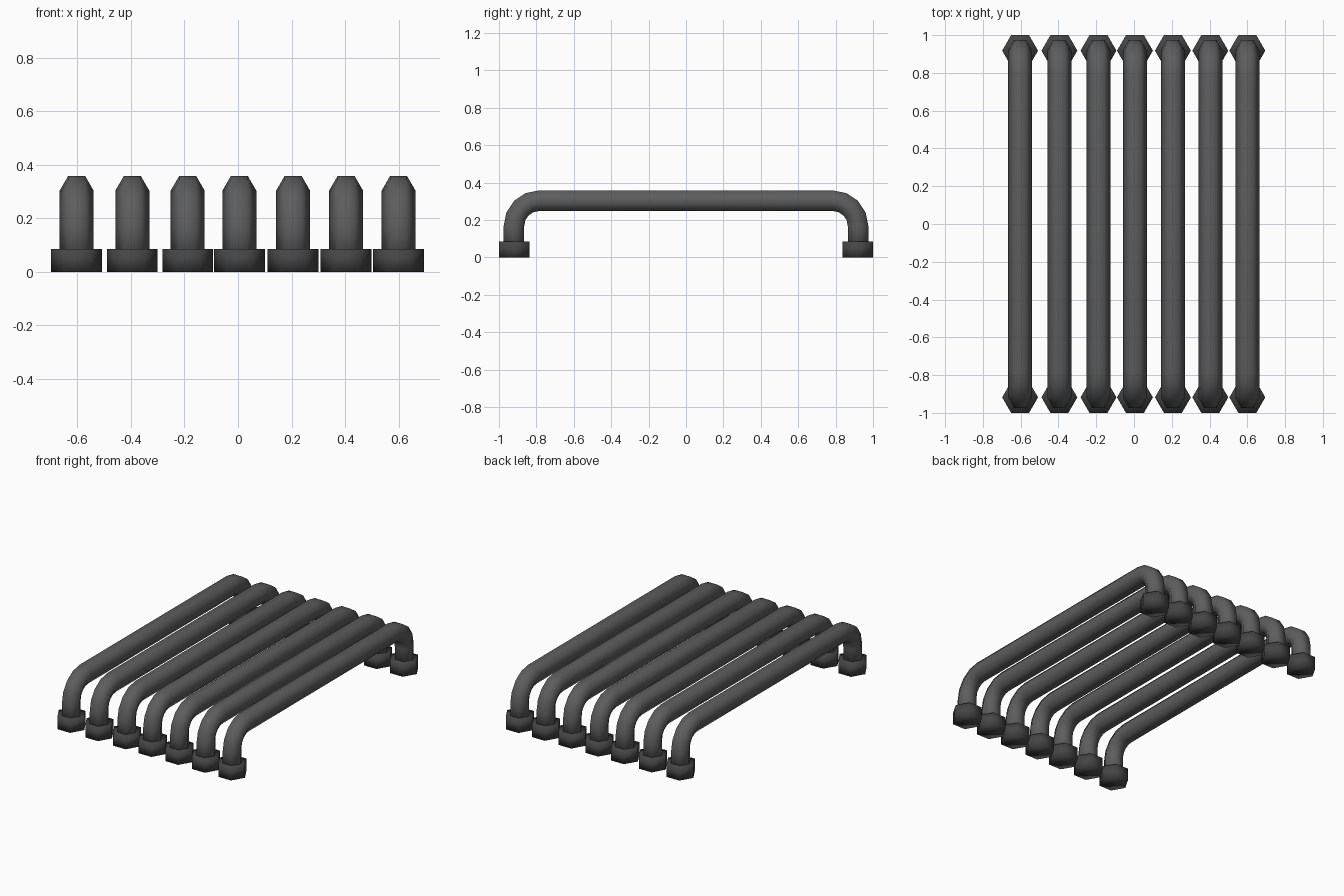
import bpy, bmesh, math
from mathutils import Vector

if "Cube" in bpy.data.objects:
    bpy.data.objects.remove(bpy.data.objects["Cube"])


def material(name, v):
    m = bpy.data.materials.new(name)
    m.diffuse_color = (v, v, v, 1)
    m.use_nodes = True
    m.node_tree.nodes["Principled BSDF"].inputs["Base Color"].default_value = m.diffuse_color
    return m


PIPE_MAT = material("dark_grey", 0.11)
NUT_MAT = material("darker_grey", 0.06)
XS = (-0.603, -0.395, -0.188, 0.005, 0.206, 0.404, 0.60)
LEG_Y, TOP_Z, BEND, R = 0.92, 0.303, 0.135, 0.0635


def finish(bm, name, mat):
    bmesh.ops.recalc_face_normals(bm, faces=bm.faces)
    for f in bm.faces:
        f.smooth = True
    me = bpy.data.meshes.new(name)
    bm.to_mesh(me)
    bm.free()
    me.materials.append(mat)
    bpy.context.collection.objects.link(bpy.data.objects.new(name, me))


# Centre line in the YZ plane with the angle of travel: leg, bend, rail, bend, leg
half = [(-LEG_Y, 0.04, math.pi / 2)]
for i in range(5):
    a = math.pi / 2 * i / 4
    half.append((-LEG_Y + BEND * (1 - math.cos(a)),
                 TOP_Z - BEND + BEND * math.sin(a), math.pi / 2 - a))
path = half + [(-y, z, -t) for y, z, t in reversed(half)]


# Six-sided bent pipe
def pipe(x, name):
    bm = bmesh.new()
    rings = []
    for y, z, t in path:
        out = Vector((0, -math.sin(t), math.cos(t)))
        ring = []
        for k in range(6):
            a = k * math.pi / 3
            p = Vector((x + R * math.cos(a), y, z)) + out * (R * math.sin(a))
            ring.append(bm.verts.new(p))
        rings.append(ring)
    for a, b in zip(rings, rings[1:]):
        for k in range(6):
            n = (k + 1) % 6
            bm.faces.new((a[k], a[n], b[n], b[k]))
    bm.faces.new(rings[0])
    bm.faces.new(rings[-1])
    finish(bm, name, PIPE_MAT)


# Hexagonal nut with corners pointing along x
def nut(x, y, name):
    bm = bmesh.new()
    rings = []
    for z in (0.0, 0.086):
        rings.append([bm.verts.new((x + 0.095 * math.cos(k * math.pi / 3),
                                    y + 0.095 * math.sin(k * math.pi / 3), z))
                      for k in range(6)])
    lo, hi = rings
    for k in range(6):
        n = (k + 1) % 6
        bm.faces.new((lo[k], lo[n], hi[n], hi[k]))
    bm.faces.new(lo)
    bm.faces.new(hi)
    finish(bm, name, NUT_MAT)


for i, x in enumerate(XS, 1):
    pipe(x, f"pipe_{i}")
    nut(x, -0.9177, f"front_nut_{i}")
    nut(x, 0.9177, f"back_nut_{i}")
